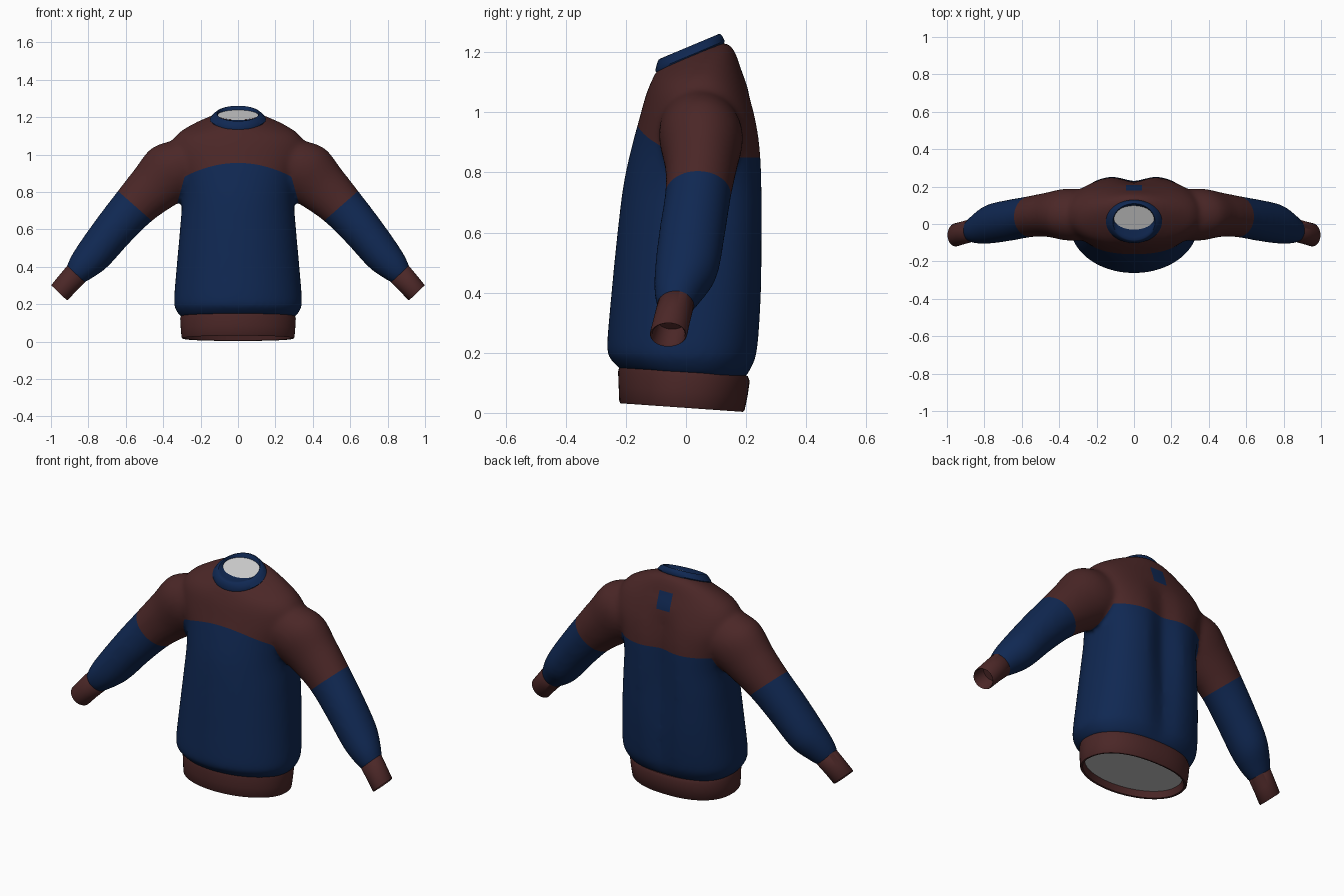
import bpy, bmesh, math
from mathutils import Vector

if "Cube" in bpy.data.objects:
    bpy.data.objects.remove(bpy.data.objects["Cube"])


def material(name, rgb):
    m = bpy.data.materials.new(name)
    m.use_nodes = True
    m.diffuse_color = (*rgb, 1)
    bsdf = m.node_tree.nodes["Principled BSDF"]
    bsdf.inputs["Base Color"].default_value = (*rgb, 1)
    bsdf.inputs["Roughness"].default_value = 0.8
    return m


BROWN = material("maroon_brown", (0.07, 0.02, 0.02))
BLUE = material("navy_blue", (0.005, 0.021, 0.085))
GREY = material("grey_lining", (0.6, 0.6, 0.6))
SIDES = 72
ANGLES = [2 * math.pi * i / SIDES for i in range(SIDES)]


def refine(rows, steps=5):
    """Catmull-Rom interpolation between rows of section values."""
    out = []
    for i in range(len(rows) - 1):
        p0, p1, p2 = rows[max(i - 1, 0)], rows[i], rows[i + 1]
        p3 = rows[min(i + 2, len(rows) - 1)]
        for s in range(steps):
            t = s / steps
            out.append([0.5 * (2 * b + (c - a) * t + (2 * a - 5 * b + 4 * c - d) * t * t
                               + (3 * b - a - 3 * c + d) * t ** 3)
                        for a, b, c, d in zip(p0, p1, p2, p3)])
    return out + [rows[-1]]


def power(v, e):
    return math.copysign(abs(v) ** e, v)


def level_ring(z, rx, y0, y1, tilt=0.0, square=0.0, crease=0.0):
    """Near-horizontal section; the back can be squarer and creased."""
    yc, ry, pts = (y0 + y1) / 2, (y1 - y0) / 2, []
    for a in ANGLES:
        e = 1 - square if math.sin(a) > 0 else 1
        x = rx * power(math.cos(a), e)
        y = yc + ry * power(math.sin(a), e)
        if math.sin(a) > 0:
            y -= crease * math.exp(-(x / 0.07) ** 2)
        pts.append(Vector((x, y, z + tilt * (y - 0.01))))
    return pts


def arm_ring(side, x, z, a, yc, b):
    """Section across the sleeve direction."""
    return [Vector((side * (x + 0.72 * a * math.cos(t)), yc + b * math.sin(t),
                    z + 0.69 * a * math.cos(t))) for t in ANGLES]


def loft(bm, rings, start=True, end=True):
    loops = [[bm.verts.new(p) for p in ring] for ring in rings]
    for lo, hi in zip(loops, loops[1:]):
        for i in range(SIDES):
            j = (i + 1) % SIDES
            bm.faces.new((lo[i], lo[j], hi[j], hi[i]))
    if start:
        bm.faces.new(loops[0][::-1])
    if end:
        bm.faces.new(loops[-1])


def finish(name, bm, mats, angle=50):
    me = bpy.data.meshes.new(name)
    bm.to_mesh(me)
    bm.free()
    ob = bpy.data.objects.new(name, me)
    bpy.context.collection.objects.link(ob)
    for m in mats:
        me.materials.append(m)
    bpy.ops.object.select_all(action="DESELECT")
    ob.select_set(True)
    bpy.context.view_layer.objects.active = ob
    bpy.ops.object.shade_smooth_by_angle(angle=math.radians(angle))
    return ob


# Torso sections: height, half width, front, back, tilt, back squareness, back crease
torso = [
    (0.125, 0.300, -0.215, 0.195, -0.07, 0.2, 0.00),
    (0.165, 0.330, -0.250, 0.225, -0.05, 0.2, 0.01),
    (0.215, 0.342, -0.263, 0.245, 0.00, 0.2, 0.02),
    (0.400, 0.328, -0.248, 0.258, 0.00, 0.25, 0.03),
    (0.600, 0.310, -0.228, 0.260, 0.00, 0.3, 0.04),
    (0.760, 0.300, -0.208, 0.260, 0.00, 0.3, 0.04),
    (0.880, 0.320, -0.182, 0.252, 0.00, 0.3, 0.03),
    (0.980, 0.360, -0.155, 0.235, 0.00, 0.25, 0.02),
    (1.060, 0.355, -0.135, 0.208, 0.05, 0.2, 0.00),
    (1.112, 0.315, -0.120, 0.185, 0.15, 0.1, 0.00),
    (1.150, 0.245, -0.110, 0.165, 0.30, 0.0, 0.00),
    (1.172, 0.185, -0.105, 0.145, 0.40, 0.0, 0.00),
    (1.188, 0.140, -0.095, 0.122, 0.42, 0.0, 0.00),
]
# Sleeve sections: x, z, half height, y centre, half depth
sleeve = [
    (0.200, 0.980, 0.150, 0.040, 0.12),
    (0.335, 0.920, 0.170, 0.050, 0.14),
    (0.450, 0.822, 0.143, 0.050, 0.12),
    (0.552, 0.725, 0.122, 0.040, 0.11),
    (0.665, 0.597, 0.110, 0.020, 0.11),
    (0.770, 0.467, 0.100, 0.000, 0.105),
    (0.840, 0.392, 0.080, -0.025, 0.08),
    (0.885, 0.340, 0.055, -0.038, 0.052),
]
bm = bmesh.new()
loft(bm, [level_ring(*r) for r in refine(torso)])
for side in (1, -1):
    loft(bm, [arm_ring(side, *r) for r in refine(sleeve)])
bmesh.ops.recalc_face_normals(bm, faces=bm.faces)
ob = finish("knit_source", bm, [])

# Fuse torso and sleeves into one soft skin
mod = ob.modifiers.new("fuse", "REMESH")
mod.mode = "VOXEL"
mod.voxel_size = 0.012
mod = ob.modifiers.new("soften", "SMOOTH")
mod.factor, mod.iterations = 0.5, 16
fused = bpy.data.meshes.new_from_object(
    ob.evaluated_get(bpy.context.evaluated_depsgraph_get()))
bpy.data.objects.remove(ob)
bm = bmesh.new()
bm.from_mesh(fused)


def yoke(co):
    """Height of the colour seam: arched in front, level behind, dropping at the armpits."""
    t = min(max(co.y / 0.1, 0), 1)
    x = abs(co.x)
    arch = 0.955 - 0.9 * min(x, 0.4) ** 2
    return arch * (1 - t) + 0.85 * t - 3 * max(0, x - 0.285)


def cut(test, co, no):
    faces = [f for f in bm.faces if test(f.calc_center_median())]
    geom = set(faces)
    for f in faces:
        geom.update(f.edges, f.verts)
    bmesh.ops.bisect_plane(bm, geom=list(geom), dist=1e-5, plane_co=co, plane_no=no)


# Cut the yoke seam with the skin temporarily flattened along it
for v in bm.verts:
    v.co.z -= yoke(v.co)
cut(lambda c: abs(c.x) < 0.4, (0, 0, 0), (0, 0, 1))
for v in bm.verts:
    v.co.z += yoke(v.co)

# Cut sleeve seams and the label on the upper back
for side in (1, -1):
    cut(lambda c: c.x * side > 0.38, (side * 0.55, 0, 0.724), (side * 0.66, 0, -0.75))
LABEL_X, LABEL_LOW, LABEL_HIGH = 0.042, 1.06, 1.155
near_label = lambda c: abs(c.x) < 0.08 and c.y > 0.08 and 1.0 < c.z < 1.2
for side in (1, -1):
    cut(near_label, (side * LABEL_X, 0, 0), (1, 0, 0))
for z in (LABEL_LOW, LABEL_HIGH):
    cut(near_label, (0, 0, z), (0, 0, 1))

for f in bm.faces:
    c = f.calc_center_median()
    x = abs(c.x)
    lower_sleeve = x > 0.38 and (x - 0.55) * 0.66 - (c.z - 0.724) * 0.75 > 0
    label = x < LABEL_X and c.y > 0.08 and LABEL_LOW < c.z < LABEL_HIGH
    f.material_index = int(lower_sleeve or label or (x < 0.4 and c.z < yoke(c)))
finish("sweater_body", bm, [BROWN, BLUE], 80)


def band(name, rings, mat):
    b = bmesh.new()
    loft(b, rings, False, False)
    bmesh.ops.recalc_face_normals(b, faces=b.faces)
    return finish(name, b, [mat])


def lining(name, ring, up):
    b = bmesh.new()
    f = b.faces.new([b.verts.new(p) for p in ring])
    f.normal_update()
    if (f.normal.z > 0) != up:
        f.normal_flip()
    finish(name, b, [GREY])


# Hem rib, open below
hem = [(0.135, 0.285, -0.205, 0.185), (0.137, 0.305, -0.222, 0.205),
       (0.120, 0.309, -0.226, 0.212), (0.070, 0.306, -0.224, 0.205),
       (0.022, 0.302, -0.222, 0.195), (0.016, 0.298, -0.218, 0.190),
       (0.018, 0.288, -0.208, 0.180), (0.060, 0.275, -0.195, 0.170)]
band("hem_band", [level_ring(*r, -0.07, 0.15) for r in hem], BROWN)
lining("hem_lining", level_ring(0.052, 0.279, -0.199, 0.174, -0.07, 0.15), False)

# Tilted neck rib
collar = [(1.180, 0.146, -0.100, 0.126), (1.188, 0.150, -0.102, 0.129),
          (1.205, 0.136, -0.097, 0.122), (1.217, 0.120, -0.092, 0.114),
          (1.219, 0.113, -0.086, 0.109), (1.213, 0.109, -0.070, 0.103),
          (1.196, 0.108, -0.020, 0.096)]
band("collar_band", [level_ring(*r, 0.42) for r in collar], BLUE)
lining("neck_lining", level_ring(1.201, 0.110, -0.030, 0.099, 0.42), True)

# Cuffs, open at the wrist with a recessed floor
cuff = [(0.862, 0.366, 0.058, -0.033, 0.055), (0.866, 0.361, 0.065, -0.034, 0.061),
        (0.910, 0.313, 0.062, -0.046, 0.061), (0.953, 0.263, 0.060, -0.058, 0.062),
        (0.956, 0.260, 0.057, -0.059, 0.059), (0.953, 0.263, 0.052, -0.058, 0.054),
        (0.910, 0.313, 0.050, -0.046, 0.050)]
for side, label in ((1, "left"), (-1, "right")):
    b = bmesh.new()
    loft(b, [arm_ring(side, *r) for r in cuff], False, True)
    bmesh.ops.recalc_face_normals(b, faces=b.faces)
    finish(label + "_cuff", b, [BROWN])
